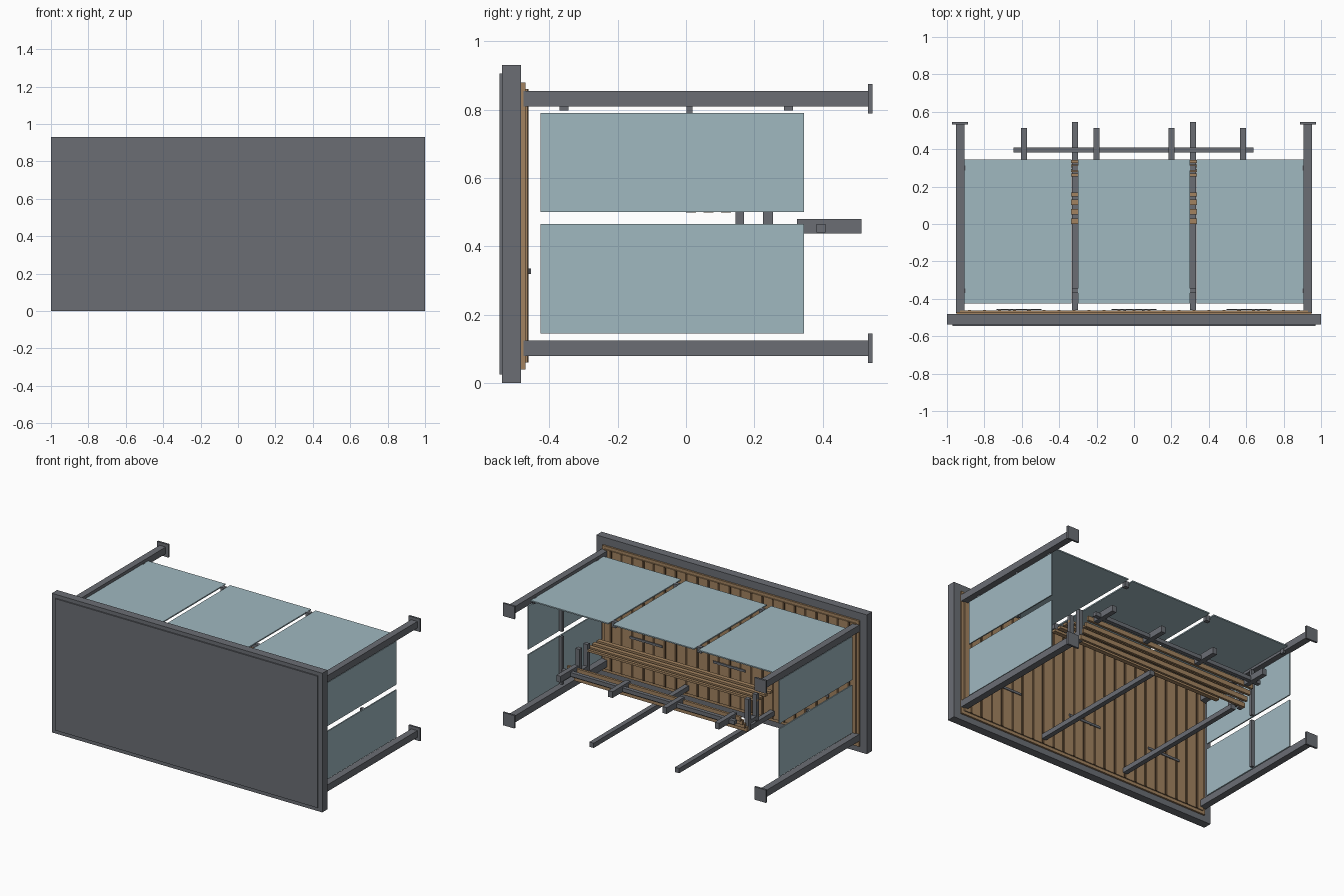
import bpy, bmesh

old = bpy.data.objects.get("Cube")
if old:
    bpy.data.objects.remove(old, do_unlink=True)


def material(name, colour):
    m = bpy.data.materials.new(name)
    m.use_nodes = True
    m.diffuse_color = (*colour, 1)
    m.node_tree.nodes["Principled BSDF"].inputs["Base Color"].default_value = (*colour, 1)
    return m


steel = material("grey steel", (0.145, 0.155, 0.175))
wood = material("brown wood", (0.36, 0.225, 0.115))
dark_wood = material("dark wood", (0.1, 0.06, 0.03))
glass = material("pale blue glass", (0.35, 0.48, 0.53))


def boxes(name, mat, spans):
    """One object made of boxes, each given as its x, y and z ranges."""
    bm = bmesh.new()
    for span in spans:
        verts = bmesh.ops.create_cube(bm, size=1)["verts"]
        for v in verts:
            v.co = [(a + b) / 2 + c * (b - a) for c, (a, b) in zip(v.co, span)]
    mesh = bpy.data.meshes.new(name)
    bm.to_mesh(mesh)
    bm.free()
    mesh.materials.append(mat)
    obj = bpy.data.objects.new(name, mesh)
    bpy.context.collection.objects.link(obj)
    return obj


def around(c, w):
    return (c - w / 2, c + w / 2)


# Roof slab with its raised outer panel
boxes("roof_frame", steel, [((-1, 1), (-0.538, -0.482), (0, 0.93))])
boxes("roof_panel", steel, [((-0.97, 0.97), (-0.546, -0.538), (0.025, 0.905))])

# Timber ceiling and its grooves
boxes("ceiling", wood, [((-0.95, 0.95), (-0.482, -0.47), (0.04, 0.88)),
                        ((-0.93, 0.93), (-0.47, -0.463), (0.06, 0.86))])
boxes("ceiling_grooves", dark_wood,
      [(around(i * 0.08, 0.016), (-0.465, -0.46), (0.06, 0.86)) for i in range(-11, 12)])

# Ceiling lamps on short stems
for i, x in enumerate((-0.615, 0, 0.615)):
    stems = [(around(x + d, 0.012), (-0.464, -0.457), (0.32, 0.335)) for d in (-0.05, 0.05)]
    boxes(f"ceiling_lamp_{i}", steel, [(around(x, 0.24), (-0.459, -0.454), (0.32, 0.335))] + stems)

# Corner posts with foot plates
for side in (-1, 1):
    for place, z in (("front", 0.102), ("rear", 0.832)):
        boxes(f"{place}_post_{side}", steel, [(around(side * 0.93, 0.045), (-0.475, 0.535), around(z, 0.045))])
        boxes(f"{place}_foot_{side}", steel, [(around(side * 0.93, 0.085), (0.533, 0.546), around(z, 0.086))])
    # Slim intermediate post
    boxes(f"slim_post_{side}", steel, [(around(side * 0.316, 0.032), (-0.46, 0.546), around(0.102, 0.032))])
    # Side glazing, two panes in line with the posts, each with an inner strut
    for place, z in (("front", (0.145, 0.465)), ("rear", (0.5, 0.79))):
        boxes(f"{place}_side_pane_{side}", glass, [(around(side * 0.928, 0.008), (-0.425, 0.345), z)])
    boxes(f"side_struts_{side}", steel,
          [(around(side * 0.913, 0.022), around(0.01, 0.018), z) for z in ((0.145, 0.465), (0.499, 0.812))])
    # Clips that hold the rear panes
    boxes(f"pane_clips_{side}", steel,
          [(around(side * x, w), around(y, 0.026), (0.797, 0.836))
           for x, w in ((0.316, 0.032), (0.91, 0.016)) for y in (-0.357, 0.3)])

# Rear glazing, three panes in line with the posts
for i, x in enumerate(((-0.907, -0.333), (-0.3, 0.3), (0.333, 0.907))):
    boxes(f"rear_pane_{i}", glass, [(x, (-0.425, 0.345), (0.826, 0.834))])

# Bench backrest slats
bench = (-0.64, 0.64)
boxes("backrest_slats", wood,
      [(bench, (i * 0.051, i * 0.051 + 0.029), (0.499, 0.515)) for i in range(3)]
      + [(bench, (0.148, 0.168), (0.501, 0.515))])

# Bench seat slats, sloping towards the backrest
boxes("seat_slats", wood,
      [(bench, around(0.262 + i * 0.024, 0.016), around(0.355 + i * 0.032, 0.03)) for i in range(4)])

# Bench end frames and armrests
for side in (-1, 1):
    boxes(f"bench_end_{side}", steel,
          [(around(side * 0.625, 0.03), (0.145, 0.17), (0.37, 0.55)),
           (around(side * 0.625, 0.03), (0.225, 0.255), (0.34, 0.55)),
           (around(side * 0.625, 0.03), (0.15, 0.25), (0.38, 0.405))])

# Bench legs and the beam that joins them
boxes("bench_beam", steel, [((-0.645, 0.64), (0.382, 0.408), (0.44, 0.466))])
boxes("bench_legs", steel,
      [(around(x, 0.032), (0.325, 0.513), (0.438, 0.48)) for x in (-0.588, -0.2, 0.2, 0.584)])
